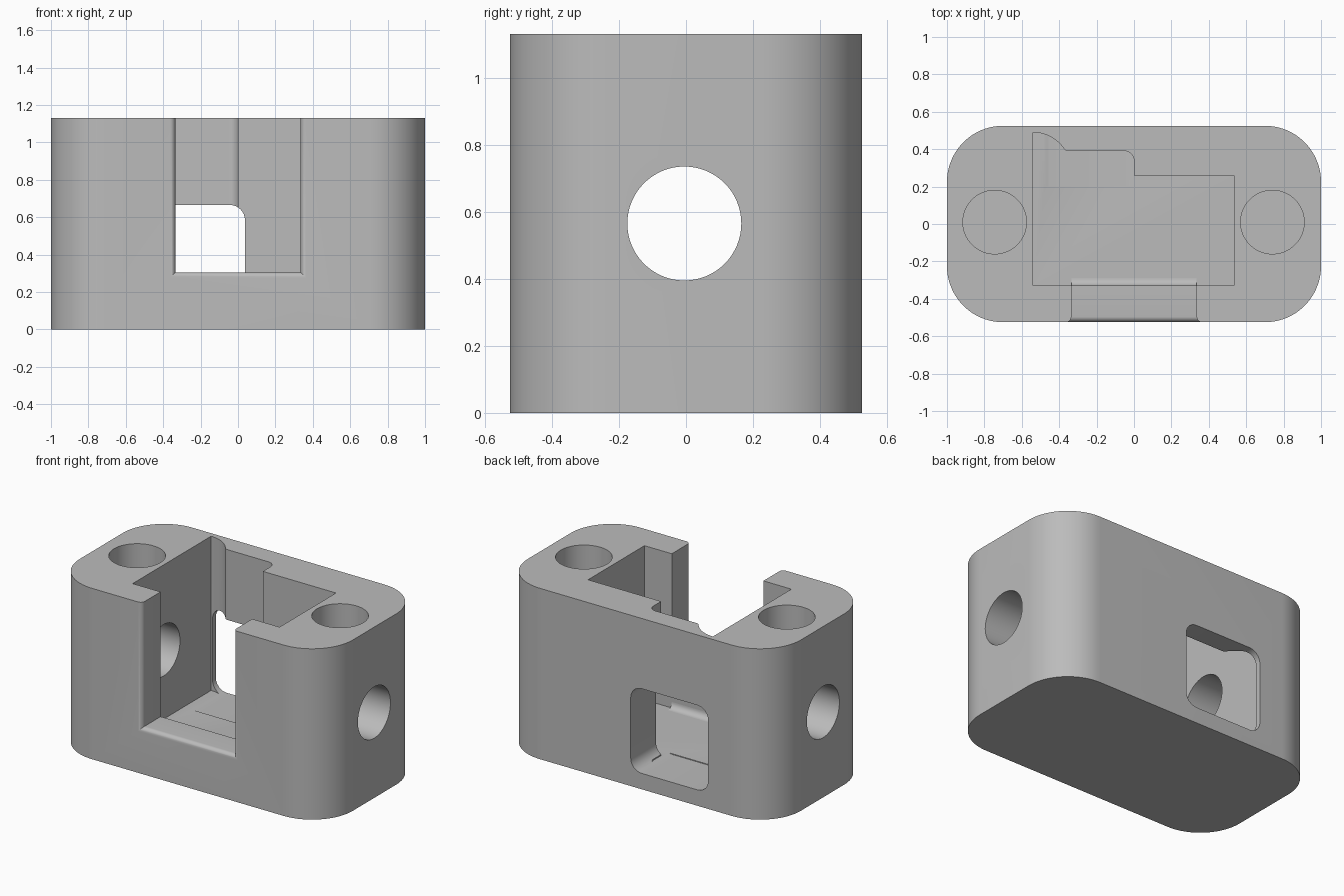
import bpy, bmesh, math
from mathutils import Vector

cube = bpy.data.objects.get("Cube")
if cube:
    bpy.data.objects.remove(cube, do_unlink=True)

grey = bpy.data.materials.new("satin_grey")
grey.use_nodes = True
grey.diffuse_color = (0.5, 0.5, 0.5, 1)
grey.node_tree.nodes["Principled BSDF"].inputs["Base Color"].default_value = (0.5, 0.5, 0.5, 1)


def loft(name, rings):
    """Closed solid skinned through rings of equal point count."""
    bm = bmesh.new()
    loops = [[bm.verts.new(p) for p in ring] for ring in rings]
    n = len(loops[0])
    for a, b in zip(loops, loops[1:]):
        for i in range(n):
            j = (i + 1) % n
            bm.faces.new((a[i], a[j], b[j], b[i]))
    bm.faces.new(loops[0])
    bm.faces.new(loops[-1])
    bmesh.ops.recalc_face_normals(bm, faces=bm.faces)
    mesh = bpy.data.meshes.new(name)
    bm.to_mesh(mesh)
    bm.free()
    mesh.materials.append(grey)
    ob = bpy.data.objects.new(name, mesh)
    bpy.context.collection.objects.link(ob)
    return ob


def prism(name, outline, lo, hi, axis="z"):
    """Extrude a 2D outline along one axis."""
    place = {"x": lambda u, v, w: Vector((w, u, v)),
             "y": lambda u, v, w: Vector((u, w, v)),
             "z": lambda u, v, w: Vector((u, v, w))}[axis]
    return loft(name, [[place(u, v, w) for u, v in outline] for w in (lo, hi)])


def arc(cx, cy, r, start, end, steps):
    angles = [math.radians(start + (end - start) * i / steps) for i in range(steps + 1)]
    return [(cx + r * math.cos(a), cy + r * math.sin(a)) for a in angles]


def rounded_rect(x0, x1, y0, y1, r, steps):
    corners = ((x1 - r, y1 - r), (x0 + r, y1 - r), (x0 + r, y0 + r), (x1 - r, y0 + r))
    return [p for i, (cx, cy) in enumerate(corners)
            for p in arc(cx, cy, r, i * 90, i * 90 + 90, steps)]


def circle(cx, cy, r):
    return arc(cx, cy, r, 0, 360, 64)[:-1]


HEIGHT, DEPTH, FLOOR, HOLE = 1.13, 0.525, 0.11, 0.17

# Rounded block
body = prism("housing_block", rounded_rect(-1, 1, -DEPTH, DEPTH, 0.3, 20), 0, HEIGHT)

# Pocket with a stepped back and a round relief in its rear corner
pocket = [(-0.54, -0.33), (0.535, -0.33), (0.535, 0.26), (0, 0.26)]
pocket += arc(-0.05, 0.34, 0.05, 0, 90, 8)
pocket += arc(-0.35, 0.42, 0.03, 270, 220, 5)
pocket += arc(-0.54, 0.29, 0.2, 38, 90, 12)
cutters = [prism("pocket_cutter", pocket, FLOOR, HEIGHT + 0.2)]

# Front slot with a rounded outer mouth
lip = 0.03
sections = [(-0.25, 0)]
for u, v in arc(0, 0, lip, 0, 90, 8):
    sections.append((-DEPTH + lip - v, lip - u))
sections.append((-DEPTH - 0.1, lip))
rings = []
for y, o in sections:
    w, z = 0.335 + o, 0.305 - o
    rings.append([(-w, y, z), (w, y, z), (w, y, HEIGHT + 0.1), (-w, y, HEIGHT + 0.1)])
cutters.append(loft("slot_cutter", rings))

# Rear window
window = rounded_rect(-0.53, 0.037, FLOOR - 0.005, 0.665, 0.08, 8)
cutters.append(prism("window_cutter", window, 0.2, DEPTH + 0.1, "y"))

# Cross bore and the two blind screw holes
cutters.append(prism("bore_cutter", circle(-0.005, 0.565, HOLE), -1.1, 1.1, "x"))
for x in (-0.745, 0.74):
    cutters.append(prism("screw_hole_cutter", circle(x, 0.01, HOLE), 0.8, HEIGHT + 0.1))

bpy.context.view_layer.objects.active = body
for cutter in cutters:
    mod = body.modifiers.new("cut", "BOOLEAN")
    mod.operation = "DIFFERENCE"
    mod.solver = "EXACT"
    mod.object = cutter
    bpy.ops.object.modifier_apply(modifier=mod.name)
    bpy.data.objects.remove(cutter, do_unlink=True)

# Small hollow fillet along the foot of the pocket's front wall
foot = [(-0.335, FLOOR - 0.01), (-0.29, FLOOR - 0.01)]
foot += arc(-0.29, FLOOR + 0.04, 0.04, 270, 180, 8) + [(-0.335, FLOOR + 0.04)]
fillet = prism("floor_fillet", foot, -0.335, 0.335, "x")

for ob in (body, fillet):
    bpy.ops.object.select_all(action="DESELECT")
    ob.select_set(True)
    bpy.context.view_layer.objects.active = ob
    bpy.ops.object.shade_smooth_by_angle(angle=math.radians(30))
